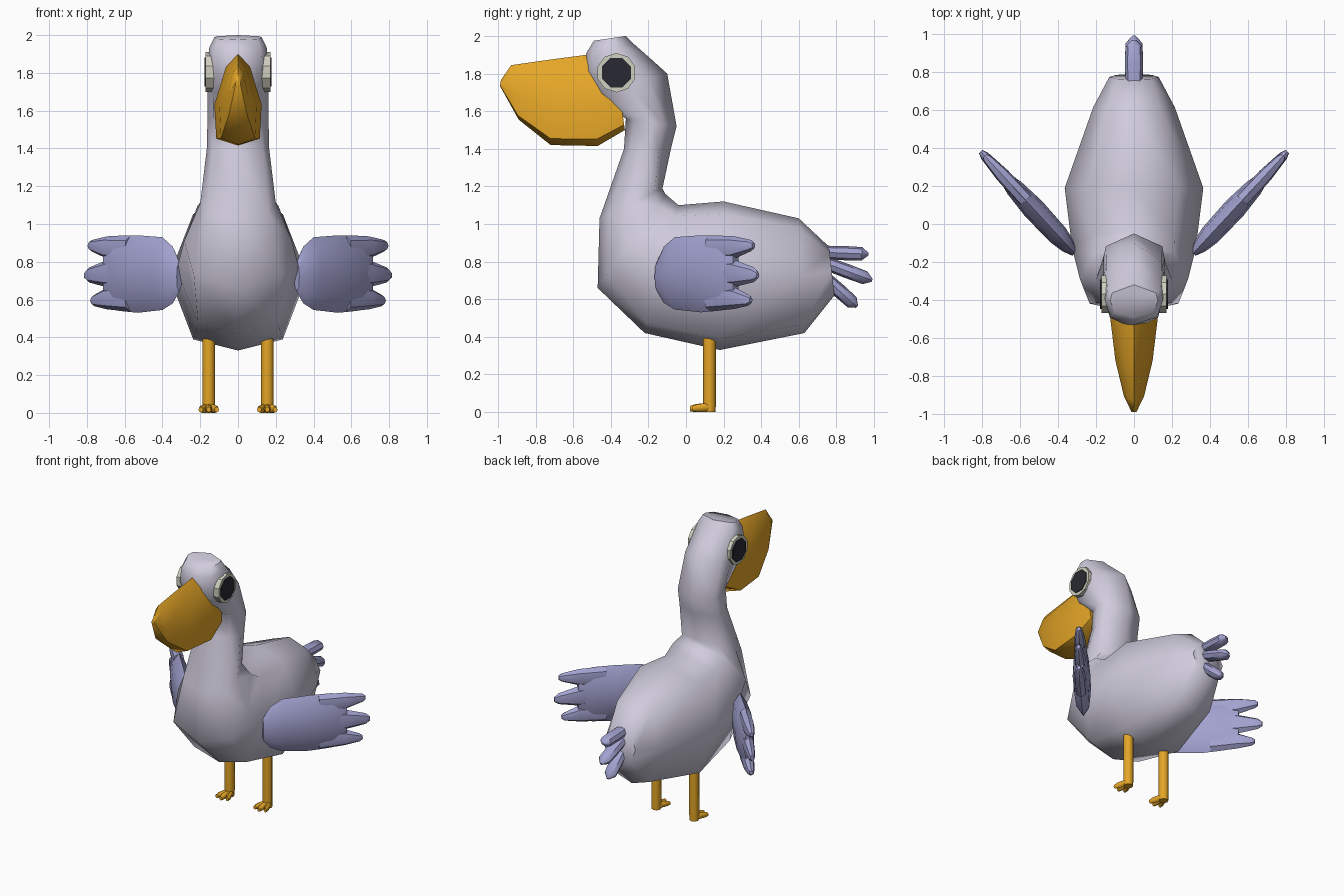
import bpy, bmesh, math
from mathutils import Vector

if "Cube" in bpy.data.objects:
    bpy.data.objects.remove(bpy.data.objects["Cube"])


def material(name, rgb):
    m = bpy.data.materials.new(name)
    m.diffuse_color = (*rgb, 1)
    m.use_nodes = True
    m.node_tree.nodes["Principled BSDF"].inputs["Base Color"].default_value = m.diffuse_color
    return m


PLUMAGE = material("pale lilac plumage", (0.63, 0.60, 0.72))
FEATHER = material("blue lilac feather", (0.36, 0.36, 0.63))
ORANGE = material("beak orange", (0.78, 0.38, 0.02))
CREAM = material("eye cream", (0.62, 0.62, 0.52))
DARK = material("eye dark", (0.022, 0.022, 0.032))


def finish(name, bm, mat, angle):
    bmesh.ops.recalc_face_normals(bm, faces=bm.faces)
    me = bpy.data.meshes.new(name)
    bm.to_mesh(me)
    bm.free()
    me.materials.append(mat)
    ob = bpy.data.objects.new(name, me)
    bpy.context.collection.objects.link(ob)
    bpy.ops.object.select_all(action='DESELECT')
    ob.select_set(True)
    bpy.context.view_layer.objects.active = ob
    bpy.ops.object.shade_smooth_by_angle(angle=math.radians(angle))
    return ob


def section(up, low, side=0.0):
    """Eight-sided section: upper corner, lower corner, height of widest point."""
    right = [up, (1, side), low]
    return [(0, 1)] + right + [(0, -1)] + [(-x, t) for x, t in reversed(right)]


ROUND = section((0.71, 0.71), (0.71, -0.71))


def loft(name, rings, mat, side=(1, 0, 0), angle=55):
    """Skin rings, each given as top point, bottom point, half width, section."""
    bm = bmesh.new()
    side = Vector(side)
    loops = []
    for a, b, w, sec in rings:
        a, b = Vector(a), Vector(b)
        loops.append([bm.verts.new((a + b) / 2 + (a - b) / 2 * t + side * (w * x))
                      for x, t in sec])
    n = len(loops[0])
    for p, q in zip(loops, loops[1:]):
        for i in range(n):
            bm.faces.new((p[i], p[(i + 1) % n], q[(i + 1) % n], q[i]))
    bm.faces.new(loops[0])
    bm.faces.new(loops[-1])
    return finish(name, bm, mat, angle)


def profile(rows):
    """Rings lying across the centre plane: top y, z, bottom y, z, width, section."""
    return [((0, a, b), (0, c, d), w, s) for a, b, c, d, w, s in rows]


# body, neck and head as one bent loft from tail to crown
BELLY = section((0.65, 0.83), (0.65, -0.85))
CHEST = section((0.75, 0.75), (0.82, -0.72))
NECK = section((0.92, 0.5), (0.8, -0.68))
loft("body", profile([
    (0.76, 0.88, 0.79, 0.62, 0.13, ROUND),
    (0.60, 1.03, 0.63, 0.42, 0.215, BELLY),
    (0.20, 1.12, 0.18, 0.33, 0.365, BELLY),
    (-0.04, 1.10, -0.22, 0.42, 0.325, BELLY),
    (-0.11, 1.16, -0.47, 0.66, 0.285, CHEST),
    (-0.125, 1.19, -0.46, 1.03, 0.20, CHEST),
    (-0.08, 1.40, -0.33, 1.40, 0.165, NECK),
    (-0.05, 1.52, -0.32, 1.56, 0.162, NECK),
    (-0.10, 1.80, -0.50, 1.68, 0.160, NECK),
    (-0.20, 1.89, -0.55, 1.81, 0.158, NECK),
    (-0.28, 1.96, -0.53, 1.91, 0.152, NECK),
    (-0.32, 2.00, -0.49, 1.975, 0.125, NECK)]), PLUMAGE, angle=60)

# deep pouched beak
POUCH = section((0.5, 0.72), (0.92, -0.85), -0.1)
loft("beak", profile([
    (-0.38, 1.88, -0.325, 1.50, 0.11, POUCH),
    (-0.53, 1.90, -0.47, 1.415, 0.125, POUCH),
    (-0.72, 1.875, -0.72, 1.42, 0.098, POUCH),
    (-0.93, 1.845, -0.89, 1.555, 0.053, POUCH),
    (-0.985, 1.765, -0.99, 1.735, 0.014, POUCH)]), ORANGE, angle=50)


# three tail feathers fanned in the centre plane
for i, (z0, y1, z1) in enumerate([(0.85, 0.97, 0.84), (0.80, 0.99, 0.70), (0.73, 0.91, 0.56)]):
    start, end = Vector((0, 0.72, z0)), Vector((0, y1, z1))
    d = (end - start).normalized()
    up = Vector((0, -d.z, d.y))
    rings = []
    for f, r in [(0, 0.035), (0.5, 0.038), (0.86, 0.036), (1, 0.008)]:
        c = start.lerp(end, f)
        rings.append((c + up * r, c - up * r, r * 1.25, ROUND))
    loft(f"tail_feather_{i + 1}", rings, FEATHER, angle=40)


def disc(name, s, x0, x1, r, sides, mat):
    """Short prism facing sideways at the eye position."""
    bm = bmesh.new()
    ends = []
    for x in (x0, x1):
        ends.append([bm.verts.new((s * x, -0.37 + r * math.cos((i + 0.5) * math.tau / sides),
                                   1.805 + r * math.sin((i + 0.5) * math.tau / sides)))
                     for i in range(sides)])
    for i in range(sides):
        j = (i + 1) % sides
        bm.faces.new((ends[0][i], ends[0][j], ends[1][j], ends[1][i]))
    bm.faces.new(ends[0])
    bm.faces.new(ends[1])
    finish(name, bm, mat, 30)


for s, label in ((1, "right"), (-1, "left")):
    # eye
    disc(f"eye_rim_{label}", s, 0.12, 0.172, 0.105, 10, CREAM)
    disc(f"pupil_{label}", s, 0.17, 0.178, 0.084, 8, DARK)

    # swept wing: u runs along the span, thickness is across it
    span = Vector((s * 0.68, 0.735, 0))
    across = Vector((0.735, -s * 0.68, 0))
    root = Vector((s * 0.325, -0.14, 0))

    def wing_rings(rows, sec):
        return [(root + span * u + Vector((0, 0, hi)), root + span * u + Vector((0, 0, lo)), t, sec)
                for u, lo, hi, t in rows]

    WING = section((0.8, 0.65), (0.8, -0.65))
    loft(f"wing_{label}", wing_rings([
        (-0.02, 0.64, 0.80, 0.018), (0.03, 0.58, 0.88, 0.04), (0.11, 0.545, 0.93, 0.055),
        (0.30, 0.53, 0.94, 0.06), (0.45, 0.54, 0.94, 0.048), (0.55, 0.57, 0.91, 0.025)],
        WING), FEATHER, across, 50)
    feathers = [
        [(0.36, 0.80, 0.938, 0.04), (0.54, 0.815, 0.935, 0.038), (0.66, 0.855, 0.915, 0.024), (0.68, 0.87, 0.90, 0.012)],
        [(0.36, 0.66, 0.82, 0.04), (0.54, 0.665, 0.81, 0.038), (0.68, 0.69, 0.77, 0.024), (0.71, 0.71, 0.745, 0.012)],
        [(0.36, 0.535, 0.67, 0.04), (0.54, 0.548, 0.665, 0.038), (0.64, 0.565, 0.625, 0.024), (0.66, 0.58, 0.61, 0.012)]]
    for i, rows in enumerate(feathers):
        loft(f"wing_feather_{label}_{i + 1}", wing_rings(rows, WING), FEATHER, across, 40)

    # leg
    x = s * 0.155
    loft(f"leg_{label}", [((x, 0.125 - r, z), (x, 0.125 + r, z), r, ROUND)
                          for z, r in [(0.0, 0.032), (0.04, 0.034), (0.40, 0.034)]], ORANGE, angle=50)

    # three splayed toes
    for i, (dx, y1) in enumerate([(-0.042, 0.035), (0, 0.02), (0.042, 0.035)]):
        loft(f"toe_{label}_{i + 1}", [
            ((x + dx * 0.2, 0.13, 0.05), (x + dx * 0.2, 0.13, 0), 0.018, ROUND),
            ((x + dx * 0.8, y1 + 0.03, 0.042), (x + dx * 0.8, y1 + 0.03, 0), 0.018, ROUND),
            ((x + dx, y1, 0.032), (x + dx, y1, 0.003), 0.012, ROUND)], ORANGE, angle=50)
